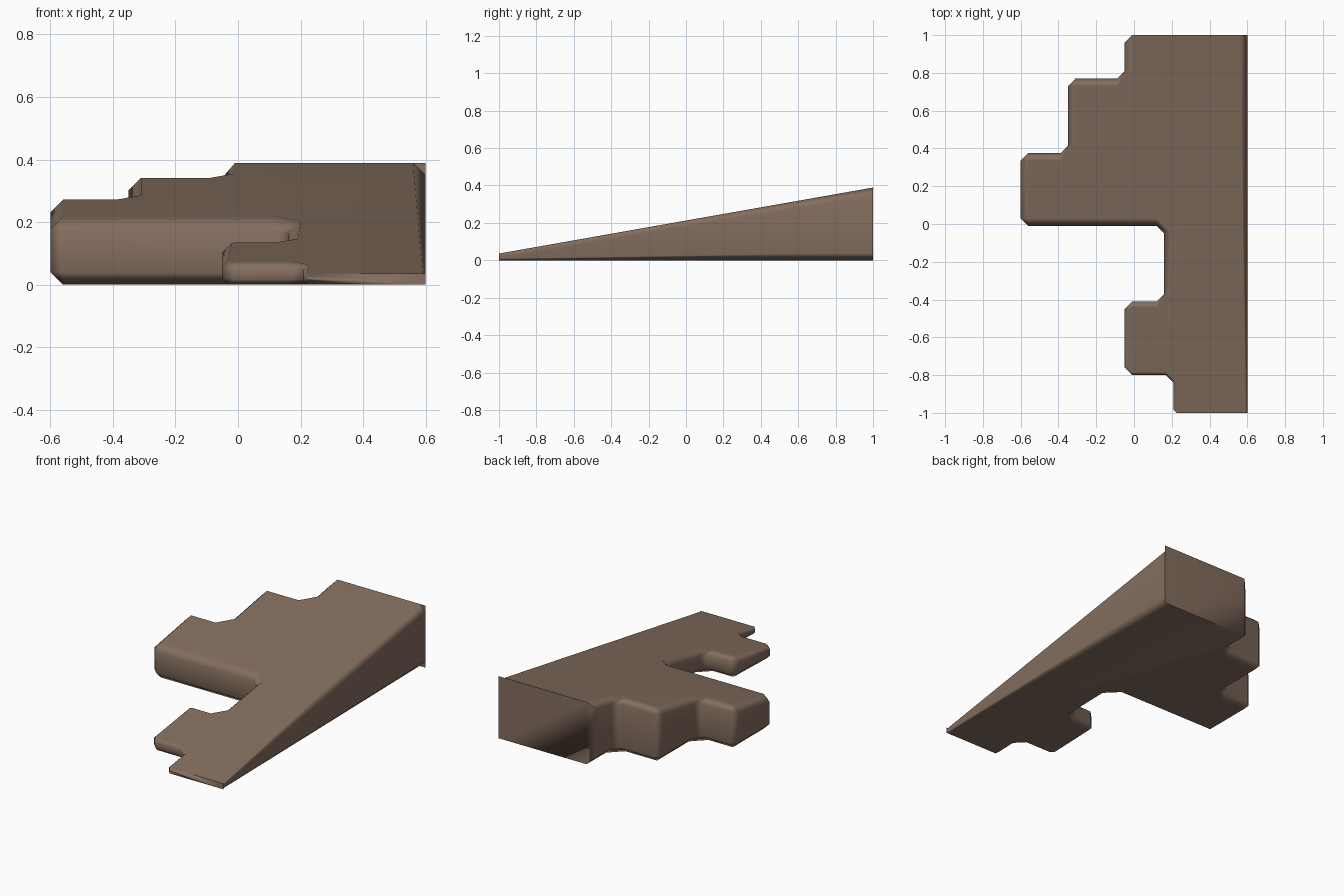
import bpy, bmesh
from mathutils import Vector

if "Cube" in bpy.data.objects:
    bpy.data.objects.remove(bpy.data.objects["Cube"])

# Stepped plan outline, counterclockwise
OUT = [(.6, -1), (.6, 1), (-.05, 1), (-.05, .77), (-.35, .77), (-.35, .375),
       (-.6, .375), (-.6, -.01), (.16, -.01), (.16, -.41), (-.05, -.41),
       (-.05, -.80), (.21, -.80), (.21, -1)]
P = [Vector(p) for p in OUT]
N = len(P)


def top(y):
    # height of the sloping surface
    return .2125 + .1765 * y


def corner(p):
    # chamfer size of a vertical corner
    if p.x > .5:
        return 0
    return .015 if p.y < -.9 else .04


def flat_edge(a, b):
    # the straight outer sides stay sharp
    return (a.x == b.x == .6) or (a.y == b.y and abs(a.y) == 1)


# Two points per corner: position, inset position and bevel size
pts = []
for i in range(N):
    a, p, b = P[i - 1], P[i], P[(i + 1) % N]
    for s, e, q in ((a, p, a), (p, b, b)):
        d = (e - s).normalized()
        m = p + (q - p).normalized() * corner(p)
        size = 0 if flat_edge(s, e) else min(.04, .2 * top(m.y) + .003)
        pts.append((m, m + Vector((-d.y, d.x)) * size, size))

# Four rings: bottom, lower side, upper side, top
bm = bmesh.new()
rings = [
    [bm.verts.new((q.x, q.y, 0)) for m, q, s in pts],
    [bm.verts.new((m.x, m.y, s)) for m, q, s in pts],
    [bm.verts.new((m.x, m.y, top(m.y) - s)) for m, q, s in pts],
    [bm.verts.new((q.x, q.y, top(q.y))) for m, q, s in pts],
]
K = len(pts)
for lo, hi in zip(rings, rings[1:]):
    for i in range(K):
        j = (i + 1) % K
        bm.faces.new((lo[i], lo[j], hi[j], hi[i]))
bm.faces.new(rings[0][::-1])
bm.faces.new(rings[-1])
bmesh.ops.remove_doubles(bm, verts=bm.verts, dist=.0008)
bmesh.ops.dissolve_degenerate(bm, dist=.0005, edges=bm.edges)
bmesh.ops.recalc_face_normals(bm, faces=bm.faces)

me = bpy.data.meshes.new("ramp_slab")
bm.to_mesh(me)
bm.free()
ramp = bpy.data.objects.new("ramp_slab", me)
bpy.context.collection.objects.link(ramp)

# Brown stone colour
mat = bpy.data.materials.new("brown_stone")
mat.diffuse_color = (.23, .156, .113, 1)
mat.use_nodes = True
mat.node_tree.nodes["Principled BSDF"].inputs["Base Color"].default_value = mat.diffuse_color
me.materials.append(mat)

# Soft chamfers, flat large faces
for f in me.polygons:
    f.use_smooth = True
me.set_sharp_from_angle(angle=1.1)
wn = ramp.modifiers.new("face_weighted_shading", 'WEIGHTED_NORMAL')
wn.keep_sharp = True
